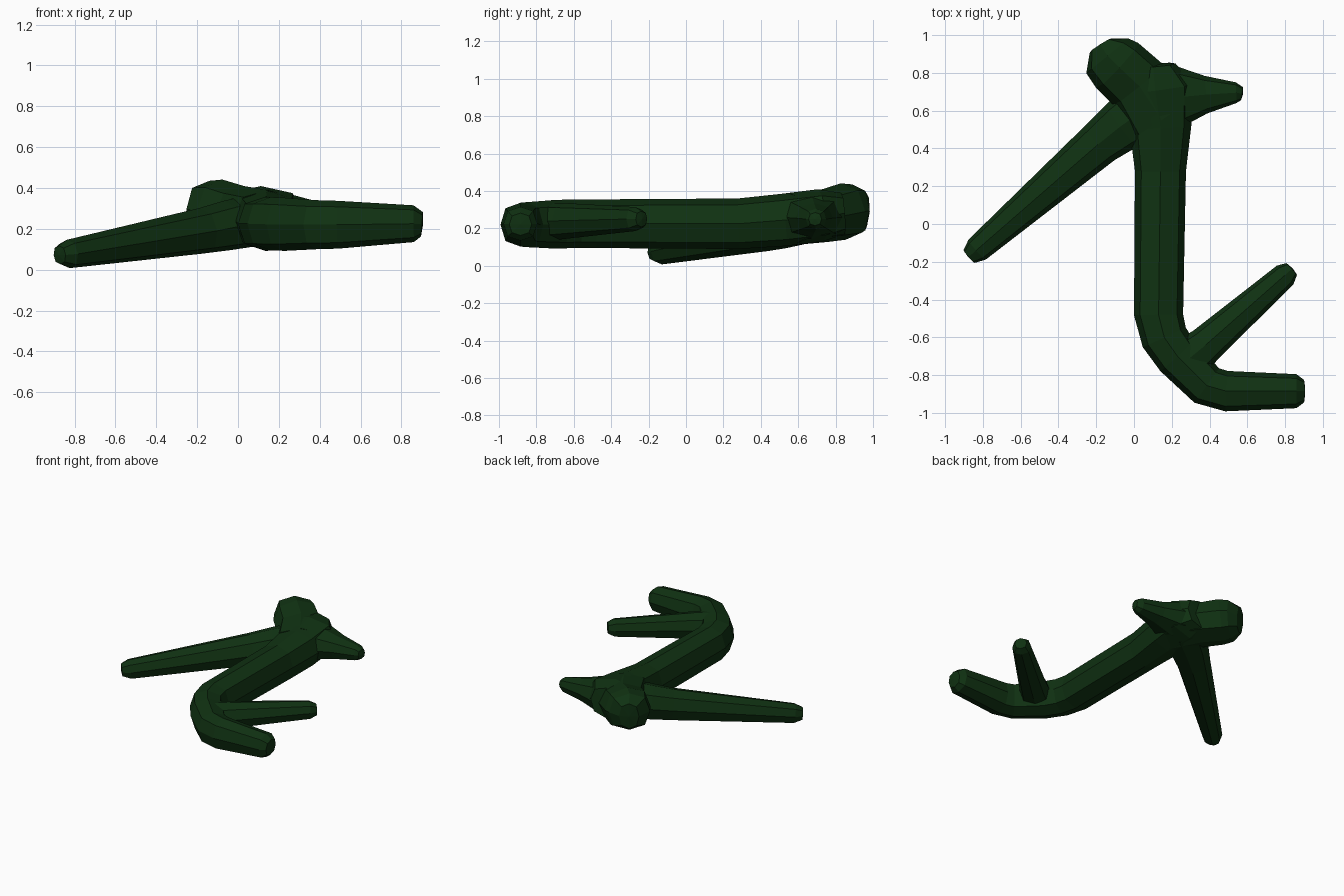
import bpy, bmesh
from mathutils import Vector

if "Cube" in bpy.data.objects:
    bpy.data.objects.remove(bpy.data.objects["Cube"])

green = bpy.data.materials.new("dark green")
green.diffuse_color = (0.005, 0.031, 0.006, 1)
green.use_nodes = True
green.node_tree.nodes["Principled BSDF"].inputs["Base Color"].default_value = green.diffuse_color

# Softly squared eight-sided section
SECTION = [(1, 0), (.75, .75), (0, 1), (-.75, .75), (-1, 0), (-.75, -.75), (0, -1), (.75, -.75)]


def limb(name, rings):
    """Loft through rings of (x, y, z, half width, half height), with domed ends."""
    bm = bmesh.new()
    pts = [Vector(r[:3]) for r in rings]
    loops = []
    for i, r in enumerate(rings):
        t = (pts[min(i + 1, len(pts) - 1)] - pts[max(i - 1, 0)]).normalized()
        side = t.cross(Vector((0, 0, 1))).normalized()
        up = side.cross(t)
        loops.append([bm.verts.new(pts[i] + side * a * r[3] + up * b * r[4]) for a, b in SECTION])
    for p, q in zip(loops, loops[1:]):
        for k in range(8):
            j = (k + 1) % 8
            bm.faces.new((p[k], p[j], q[j], q[k]))
    for loop, tip, prev in ((loops[0], pts[0], pts[1]), (loops[-1], pts[-1], pts[-2])):
        c = bm.verts.new(tip + (tip - prev).normalized() * 0.006)
        for k in range(8):
            bm.faces.new((loop[k], loop[(k + 1) % 8], c))
    bmesh.ops.recalc_face_normals(bm, faces=bm.faces)
    mesh = bpy.data.meshes.new(name)
    bm.to_mesh(mesh)
    bm.free()
    mesh.materials.append(green)
    ob = bpy.data.objects.new(name, mesh)
    bpy.context.collection.objects.link(ob)
    return ob


# Trunk, curving round into the lower branch
body = limb("branched_body", [
    (.10, .84, .28, .12, .11), (.11, .72, .27, .21, .14), (.14, .52, .245, .165, .14),
    (.14, .28, .225, .135, .135), (.13, -.48, .225, .13, .13), (.16, -.60, .225, .125, .13),
    (.23, -.70, .222, .12, .13), (.385, -.855, .22, .112, .12), (.49, -.885, .22, .107, .117),
    (.86, -.885, .225, .09, .09), (.90, -.885, .222, .06, .06)])

branches = [
    # Rounded head
    limb("head", [(.14, .56, .25, .19, .14), (.02, .74, .268, .17, .142),
                  (-.09, .84, .29, .163, .152), (-.14, .89, .295, .145, .14),
                  (-.175, .945, .29, .07, .10)]),
    # Long left arm
    limb("long_arm", [(.12, .65, .25, .16, .13), (-.06, .525, .215, .14, .122),
                      (-.18, .43, .19, .12, .112), (-.83, -.135, .077, .07, .07),
                      (-.873, -.172, .072, .045, .045)]),
    # Short right arm
    limb("short_arm", [(.08, .67, .265, .19, .135), (.22, .67, .26, .17, .118),
                       (.38, .685, .255, .10, .08), (.54, .695, .25, .055, .055),
                       (.572, .69, .25, .035, .035)]),
    # Upper of the two lower branches
    limb("lower_branch", [(.27, -.73, .235, .12, .10), (.38, -.64, .24, .10, .095),
                          (.80, -.27, .25, .066, .064), (.835, -.238, .25, .042, .042)]),
]

# Fuse everything into one skin
for b in branches:
    m = body.modifiers.new(b.name, 'BOOLEAN')
    m.operation = 'UNION'
    m.solver = 'EXACT'
    m.object = b
bpy.context.view_layer.update()
fused = bpy.data.meshes.new_from_object(body.evaluated_get(bpy.context.evaluated_depsgraph_get()))
body.modifiers.clear()
body.data = fused
fused.materials.clear()
fused.materials.append(green)
for p in fused.polygons:
    p.material_index = 0
for b in branches:
    bpy.data.objects.remove(b)
